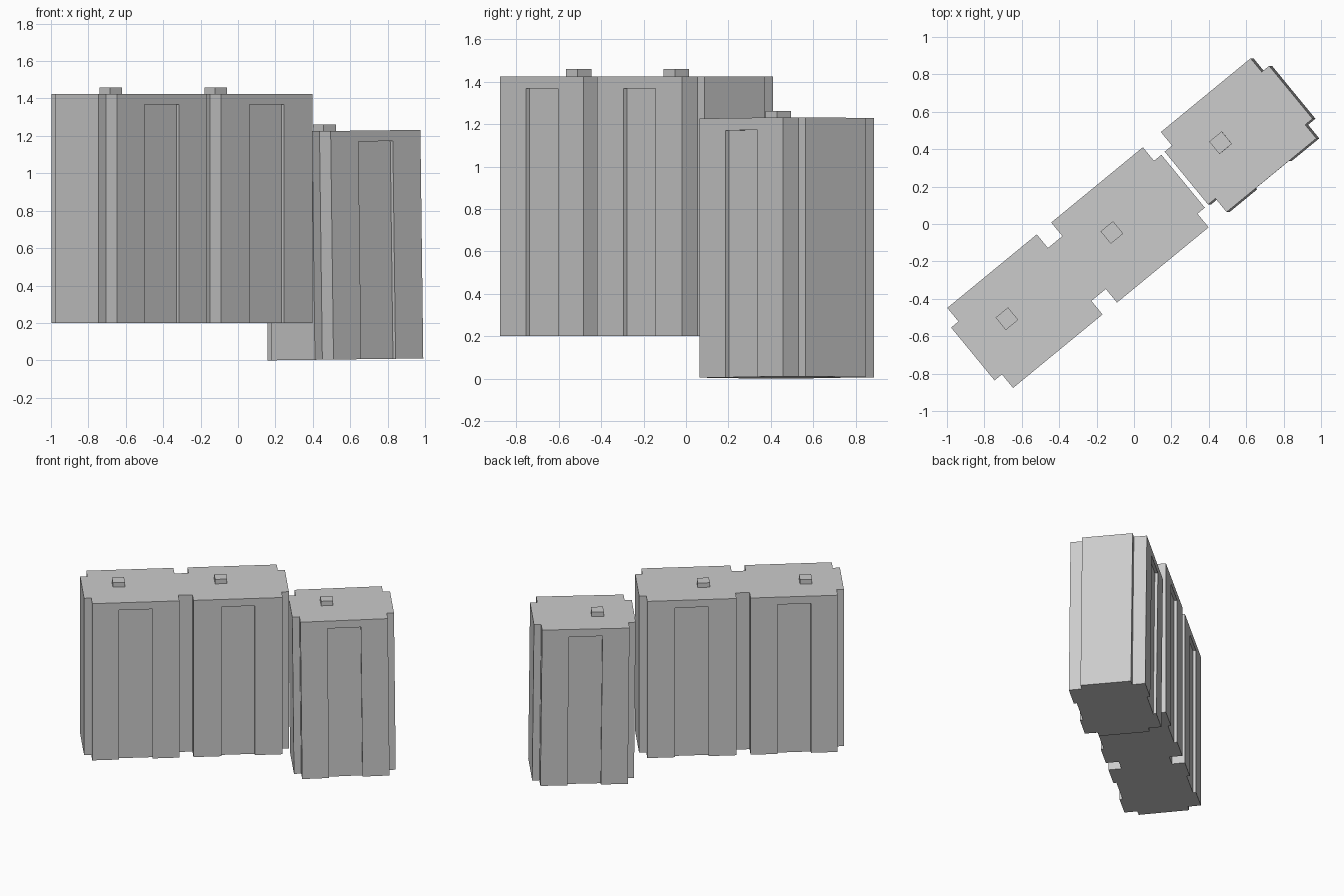
import bpy, bmesh
from math import radians
from mathutils import Matrix, Vector

if "Cube" in bpy.data.objects:
    bpy.data.objects.remove(bpy.data.objects["Cube"])

YAW = Matrix.Rotation(radians(39.4), 4, 'Z')
HALF = 0.277      # half depth of a block
END = 0.183       # half width of the projecting end bays
BAY = 0.051       # projection of the end bays


def make_object(name, bm):
    bmesh.ops.recalc_face_normals(bm, faces=bm.faces)
    me = bpy.data.meshes.new(name)
    bm.to_mesh(me)
    bm.free()
    ob = bpy.data.objects.new(name, me)
    bpy.context.collection.objects.link(ob)
    return ob


def add_box(bm, lo, hi):
    lo, hi = Vector(lo), Vector(hi)
    m = Matrix.Translation((lo + hi) / 2) @ Matrix.Diagonal((*(hi - lo), 1))
    bmesh.ops.create_cube(bm, size=1, matrix=m)


def block(name, units, v0, z0, z1, matrix):
    """Tower slab: list of (u0, u1) units joined by notches, with recessed panels."""
    # Plan outline: one long side, then its mirror image
    a, b = units[0][0], units[-1][1]
    side = [(a - BAY, -END), (a, -END)]
    for u0, u1 in units:
        side += [(u0, -HALF), (u1, -HALF)]
        side += [(u1, -END)]
        if (u0, u1) != units[-1]:
            side += [(u1 + 0.1, -END)]
    side += [(b + BAY, -END)]
    outline = side + [(u, -v) for u, v in reversed(side)]
    bm = bmesh.new()
    face = bm.faces.new([bm.verts.new((u, v + v0, z0)) for u, v in outline])
    ext = bmesh.ops.extrude_face_region(bm, geom=[face])
    top = [g for g in ext['geom'] if isinstance(g, bmesh.types.BMVert)]
    bmesh.ops.translate(bm, verts=top, vec=(0, 0, z1 - z0))
    body = make_object(name, bm)

    # Recessed facade panels, front and back, open at the bottom
    cut = bmesh.new()
    for u0, u1 in units:
        c = (u0 + u1) / 2
        for s in (-1, 1):
            va, vb = sorted((v0 + s * (HALF - 0.022), v0 + s * (HALF + 0.05)))
            add_box(cut, (c - 0.119, va, z0 - 0.1), (c + 0.119, vb, z1 - 0.058))
    cutter = make_object(name + "_panel_cutter", cut)
    cutter.hide_render = True
    mod = body.modifiers.new("panels", 'BOOLEAN')
    mod.operation = 'DIFFERENCE'
    mod.solver = 'EXACT'
    mod.object = cutter
    dg = bpy.context.evaluated_depsgraph_get()
    body.data = bpy.data.meshes.new_from_object(body.evaluated_get(dg))
    body.modifiers.clear()
    bpy.data.objects.remove(cutter)
    body.data.transform(matrix)

    # Small roof housings
    for i, (u0, u1) in enumerate(units):
        c, v = (u0 + u1) / 2 - 0.1, v0 + 0.03
        bm = bmesh.new()
        add_box(bm, (c - 0.043, v - 0.043, z1), (c + 0.043, v + 0.043, z1 + 0.035))
        make_object(f"{name}_roof_housing_{i + 1}", bm).data.transform(matrix)


# Long raised block of two units
block("long_block", [(-1.056, -0.437), (-0.337, 0.297)], 0.01, 0.2, 1.425, YAW)

# Single block, lower and leaning slightly
pivot = Matrix.Translation((0.165, 0, 0))
lean = pivot @ Matrix.Rotation(radians(-0.72), 4, 'Y') @ pivot.inverted()
block("single_block", [(0.435, 1.056)], 0.002, 0.0, 1.222, lean @ YAW)
